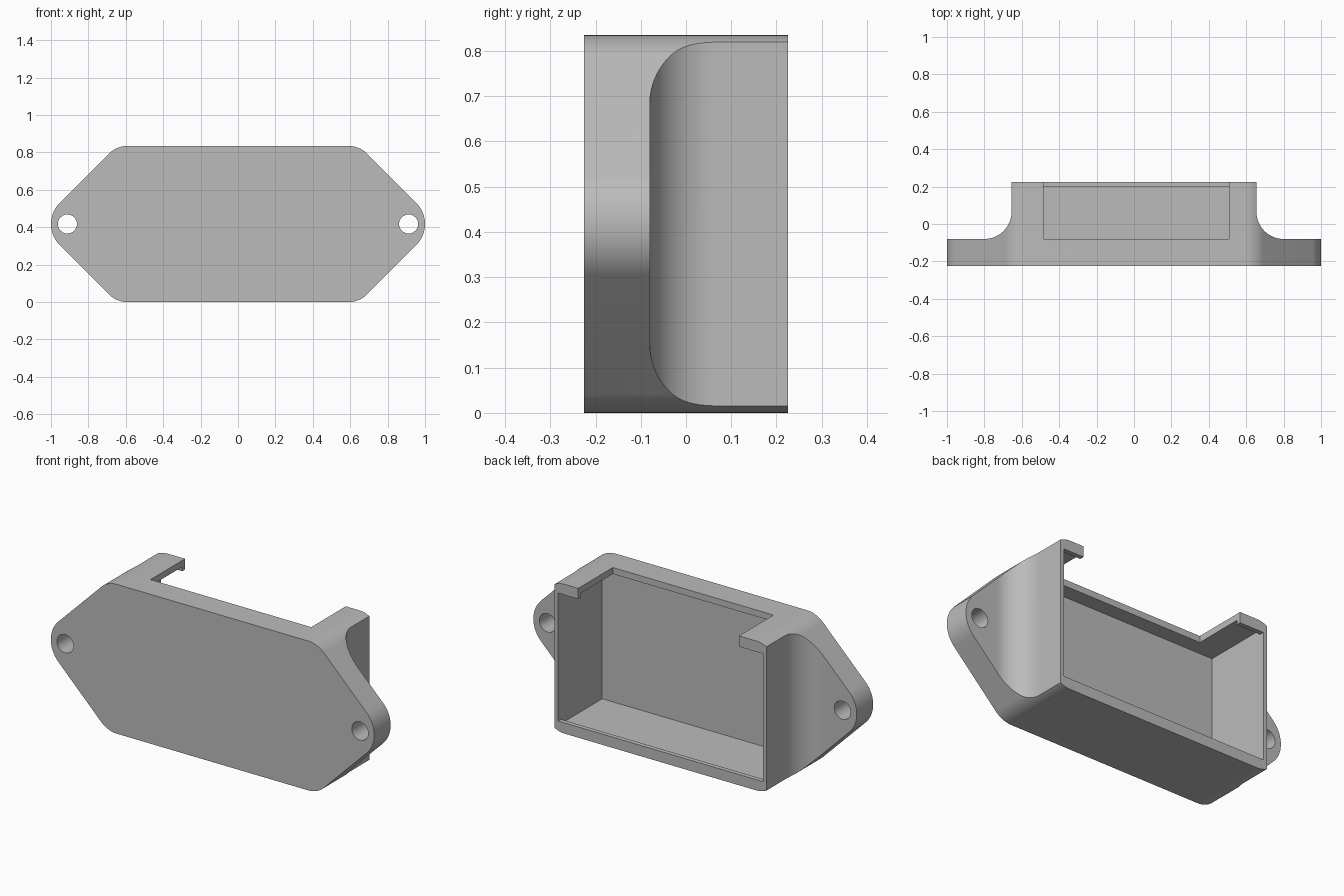
import bpy, bmesh, math
from mathutils import Vector

cube = bpy.data.objects.get("Cube")
if cube:
    bpy.data.objects.remove(cube, do_unlink=True)

H = 0.835          # overall height
MID = H / 2
FRONT, BACK = -0.225, 0.225

grey = bpy.data.materials.new("light grey plastic")
grey.use_nodes = True
colour = (0.5, 0.5, 0.5, 1)
grey.diffuse_color = colour
grey.node_tree.nodes["Principled BSDF"].inputs["Base Color"].default_value = colour


def prism(name, points, sweep):
    """Extrude a closed planar outline along a vector."""
    bm = bmesh.new()
    face = bm.faces.new([bm.verts.new(p) for p in points])
    new = bmesh.ops.extrude_face_region(bm, geom=[face])["geom"]
    verts = [g for g in new if isinstance(g, bmesh.types.BMVert)]
    bmesh.ops.translate(bm, verts=verts, vec=Vector(sweep))
    bmesh.ops.recalc_face_normals(bm, faces=bm.faces)
    mesh = bpy.data.meshes.new(name)
    bm.to_mesh(mesh)
    bm.free()
    mesh.materials.append(grey)
    obj = bpy.data.objects.new(name, mesh)
    bpy.context.collection.objects.link(obj)
    return obj


def arc(cx, cy, r, start, end, steps):
    angles = [math.radians(start + (end - start) * i / steps) for i in range(steps + 1)]
    return [(cx + r * math.cos(a), cy + r * math.sin(a)) for a in angles]


# Mounting outline: rounded tips and shoulders, mirrored to all four quadrants
TIP_R, SHOULDER_R = 0.16, 0.14
corner_x = 1 - TIP_R + TIP_R * math.sqrt(2) - MID
shoulder_x = corner_x - SHOULDER_R * math.tan(math.radians(22.5))
quarter = arc(1 - TIP_R, 0, TIP_R, 0, 45, 12)
quarter += arc(shoulder_x, MID - SHOULDER_R, SHOULDER_R, 45, 90, 12)
half = quarter + [(-x, z) for x, z in reversed(quarter)][:-1]
outline = half + [(-x, -z) for x, z in half]
body = prism("enclosure_body", [(x, FRONT, z + MID) for x, z in outline],
             (0, BACK - FRONT, 0))

cutters = []

# Scooped sides above the ears, and the screw holes
for side in (1, -1):
    scoop = [(0.655, 0.4)] + arc(0.80, 0.065, 0.145, 180, 270, 24) + [(1.2, -0.08), (1.2, 0.4)]
    cutters.append(prism("scoop_cutter", [(side * x, y, -0.1) for x, y in scoop],
                         (0, 0, H + 0.2)))
    hole = arc(side * 0.912, MID, 0.051, 0, 360, 48)[:-1]
    cutters.append(prism("hole_cutter", [(x, -0.4, z) for x, z in hole], (0, 0.8, 0)))

# Cavity with a retaining lip along the top and bottom of the open back
cavity = [(-0.164, 0.036), (0.2, 0.036), (0.2, 0.06), (0.4, 0.06)]
cavity += [(y, H - z) for y, z in reversed(cavity)]
cutters.append(prism("cavity_cutter", [(-0.633, y, z) for y, z in cavity], (1.266, 0, 0)))

# Wide notch through the top wall
notch = [(-0.485, -0.08), (0.509, -0.08), (0.509, 0.4), (-0.485, 0.4)]
cutters.append(prism("notch_cutter", [(x, y, 0.7) for x, y in notch], (0, 0, 0.4)))

# Carve the body and discard the cutters
bpy.ops.object.select_all(action="DESELECT")
bpy.context.view_layer.objects.active = body
body.select_set(True)
for cutter in cutters:
    cutter.hide_render = True
    mod = body.modifiers.new("carve", "BOOLEAN")
    mod.operation = "DIFFERENCE"
    mod.solver = "EXACT"
    mod.object = cutter
    bpy.ops.object.modifier_apply(modifier=mod.name)
    bpy.data.objects.remove(cutter, do_unlink=True)

bpy.ops.object.shade_smooth_by_angle(angle=math.radians(30))
